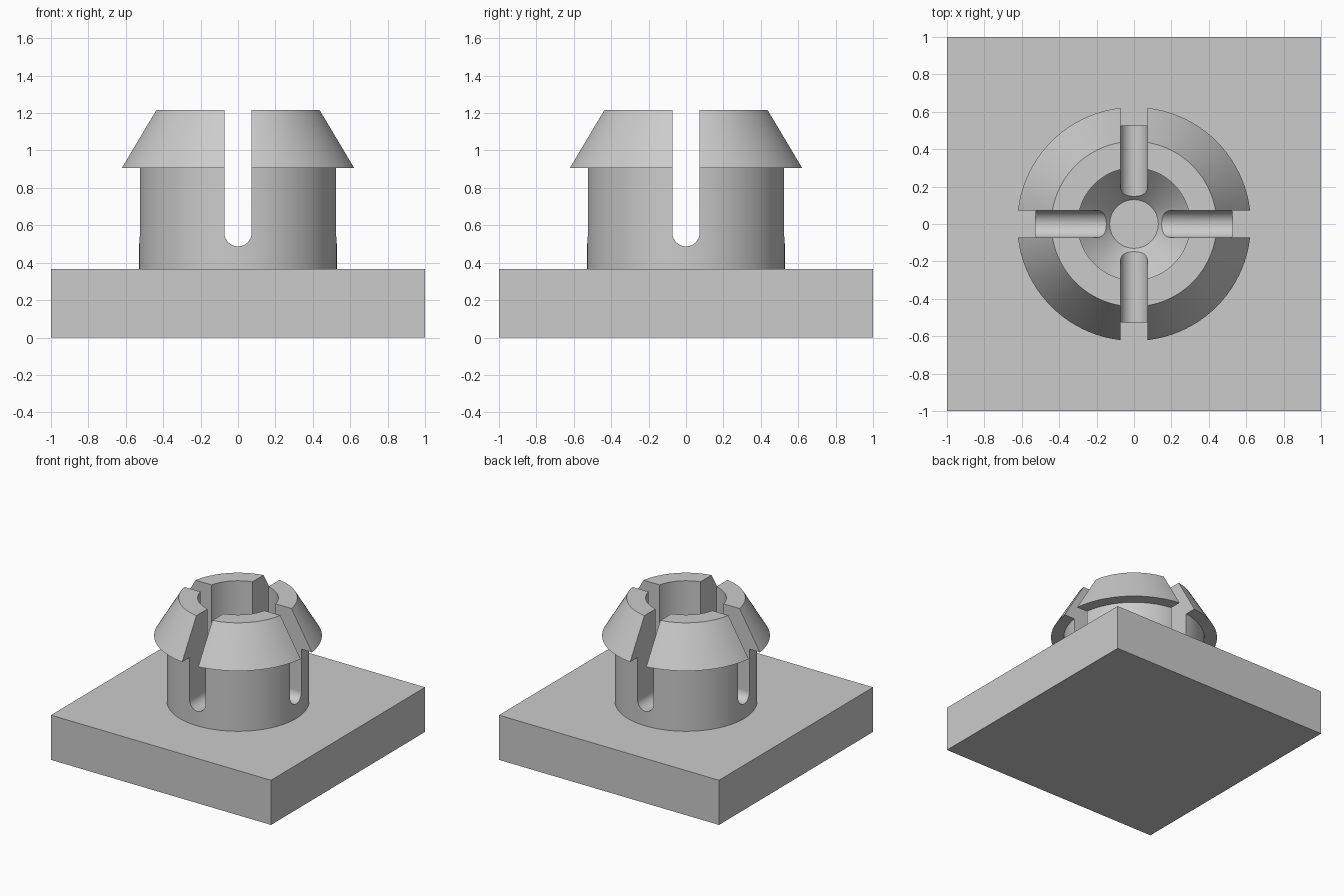
import bpy, bmesh, math
from mathutils import Matrix, Vector

default = bpy.data.objects.get("Cube")
if default:
    bpy.data.objects.remove(default, do_unlink=True)

# Material
grey = bpy.data.materials.new("plain_grey")
grey.use_nodes = True
colour = (0.6, 0.6, 0.6, 1)
grey.diffuse_color = colour
grey.node_tree.nodes["Principled BSDF"].inputs["Base Color"].default_value = colour

PLATE_TOP = 0.367
SLOT_HALF = 0.073
SLOT_CENTRE = 0.56


def add_object(name, bm):
    bmesh.ops.recalc_face_normals(bm, faces=bm.faces)
    mesh = bpy.data.meshes.new(name)
    bm.to_mesh(mesh)
    bm.free()
    obj = bpy.data.objects.new(name, mesh)
    bpy.context.collection.objects.link(obj)
    mesh.materials.append(grey)
    return obj


def lathe(name, profile, steps=96):
    bm = bmesh.new()
    verts = [bm.verts.new((r, 0, z)) for r, z in profile]
    edges = [bm.edges.new(pair) for pair in zip(verts, verts[1:])]
    bmesh.ops.spin(bm, geom=verts + edges, cent=(0, 0, 0), axis=(0, 0, 1),
                   angle=math.tau, steps=steps)
    bmesh.ops.remove_doubles(bm, verts=bm.verts, dist=1e-5)
    return add_object(name, bm)


def slot_cutter(name, angle):
    # Round-bottomed slot profile, extruded through the whole fitting
    arc = [math.pi + math.pi * i / 24 for i in range(25)]
    outline = [(SLOT_HALF * math.cos(a), SLOT_CENTRE + SLOT_HALF * math.sin(a)) for a in arc]
    outline += [(SLOT_HALF, 1.5), (-SLOT_HALF, 1.5)]
    bm = bmesh.new()
    face = bm.faces.new([bm.verts.new((x, -1, z)) for x, z in outline])
    out = bmesh.ops.extrude_face_region(bm, geom=[face])
    moved = [v for v in out["geom"] if isinstance(v, bmesh.types.BMVert)]
    bmesh.ops.translate(bm, verts=moved, vec=Vector((0, 2, 0)))
    bmesh.ops.rotate(bm, verts=bm.verts, matrix=Matrix.Rotation(angle, 3, "Z"))
    cutter = add_object(name, bm)
    cutter.hide_render = True
    return cutter


# Square base plate
bm = bmesh.new()
bmesh.ops.create_cube(bm, size=1)
bmesh.ops.scale(bm, verts=bm.verts, vec=(2, 2, PLATE_TOP))
bmesh.ops.translate(bm, verts=bm.verts, vec=(0, 0, PLATE_TOP / 2))
add_object("base_plate", bm)

# Hollow snap collar: stem, overhanging tapered head, bore, funnel and floor
collar = lathe("snap_collar", [
    (0, PLATE_TOP - 0.02), (0.53, PLATE_TOP - 0.02), (0.53, 0.907), (0.625, 0.907),
    (0.442, 1.217), (0.3, 1.217), (0.3, 0.655), (0.13, 0.467), (0, 0.467)])

# Cross slots that split the collar into four prongs
bpy.context.view_layer.objects.active = collar
collar.select_set(True)
for name, angle in (("slot_cutter_y", 0), ("slot_cutter_x", math.pi / 2)):
    cutter = slot_cutter(name, angle)
    mod = collar.modifiers.new(name, "BOOLEAN")
    mod.operation = "DIFFERENCE"
    mod.solver = "EXACT"
    mod.object = cutter
    bpy.ops.object.modifier_apply(modifier=name)
    bpy.data.objects.remove(cutter, do_unlink=True)

bpy.ops.object.shade_smooth_by_angle(angle=math.radians(25))
